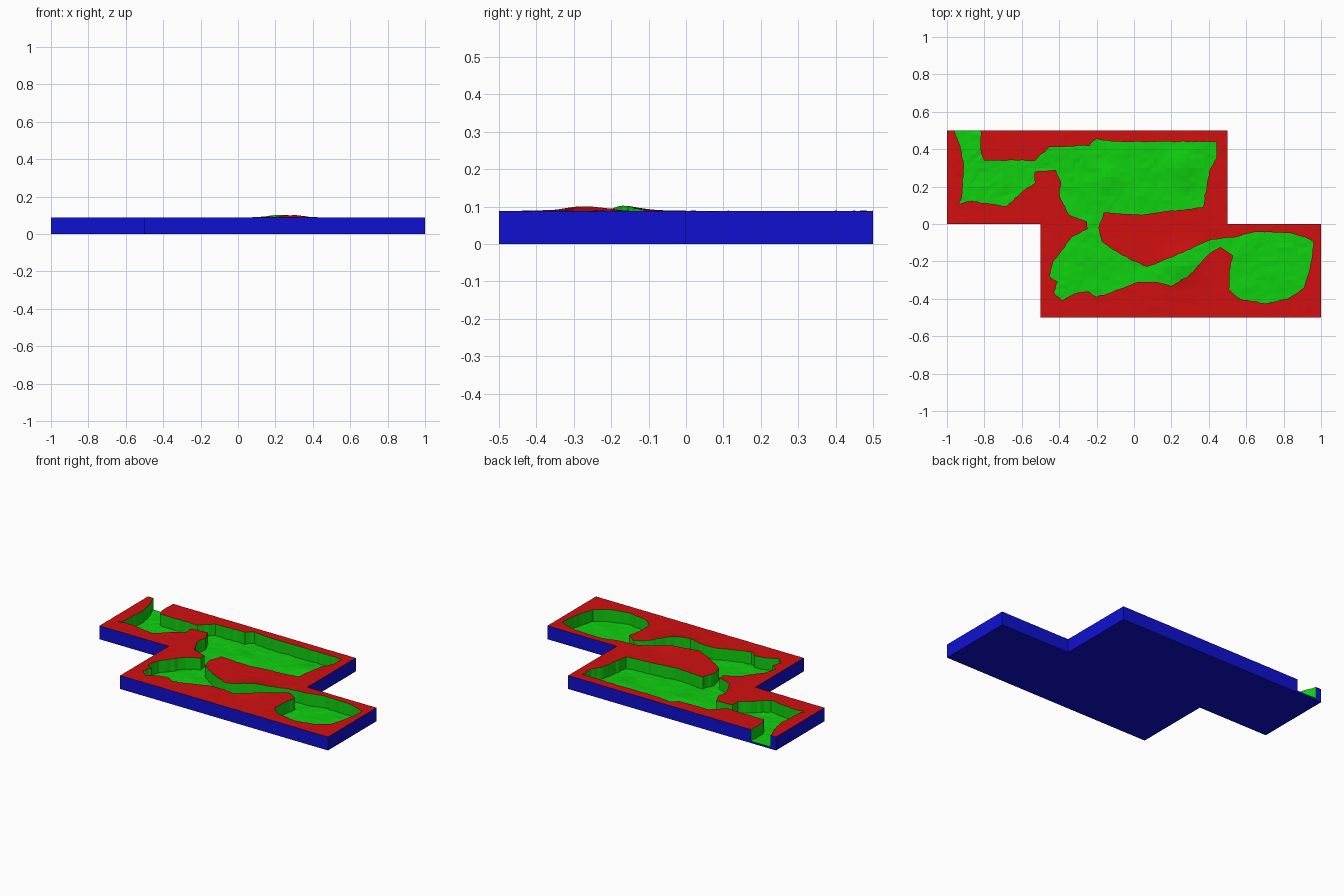
import bpy, bmesh, math
from mathutils import Vector, noise

if "Cube" in bpy.data.objects:
    bpy.data.objects.remove(bpy.data.objects["Cube"])

def material(name, color):
    m = bpy.data.materials.new(name)
    m.diffuse_color = (*color, 1)
    m.use_nodes = True
    m.node_tree.nodes["Principled BSDF"].inputs["Base Color"].default_value = m.diffuse_color
    return m

RED = material("rock_red", (0.64, 0.005, 0.005))
GREEN = material("cave_green", (0.005, 0.64, 0.005))
BLUE = material("side_blue", (0.005, 0.005, 0.64))

# Tile plan: two offset rectangles
OUTER = [(-1, .5), (-1, 0), (-.5, 0), (-.5, -.5), (1, -.5), (1, 0), (.5, 0), (.5, .5)]

# Cave outline, from the back doorway around and back
CAVE = [(-.96, .5), (-.93, .42), (-.91, .32), (-.92, .14), (-.94, .11), (-.86, .12), (-.68, .095),
        (-.59, .18), (-.53, .22), (-.53, .28), (-.42, .29), (-.39, .23), (-.4, .15), (-.35, .05),
        (-.25, .01), (-.25, -.03), (-.33, -.07), (-.43, -.2), (-.455, -.28), (-.41, -.31),
        (-.43, -.37), (-.38, -.41), (-.32, -.37), (-.24, -.36), (-.2, -.39), (-.08, -.35),
        (.02, -.31), (.12, -.31), (.2, -.33), (.3, -.27), (.4, -.16), (.46, -.12), (.53, -.17),
        (.51, -.25), (.51, -.35), (.56, -.4), (.7, -.425), (.82, -.4), (.91, -.34), (.95, -.2),
        (.96, -.09), (.85, -.05), (.65, -.04), (.55, -.07), (.42, -.08), (.22, -.17), (.07, -.23),
        (-.06, -.17), (-.17, -.1), (-.19, -.02), (-.16, .06), (.02, .05), (.2, .07), (.37, .09),
        (.4, .28), (.44, .35), (.44, .44), (-.12, .44), (-.2, .455), (-.24, .42), (-.45, .41),
        (-.53, .34), (-.8, .34), (-.82, .38), (-.82, .5)]

def rough_path(pts, step=0.022):
    """Split the outline into short facets and roughen them slightly."""
    out = []
    for a, b in zip(pts, pts[1:]):
        a, b = Vector(a), Vector(b)
        n = max(1, round((b - a).length / step))
        for i in range(n):
            p = a.lerp(b, i / n)
            if 0.01 < 0.5 - p.y:
                p += Vector(noise.noise_vector(Vector((p.x * 40, p.y * 40, 3))).xy) * 0.006
            out.append(tuple(p))
    return out + [tuple(pts[-1])]

def bump(x, y, cx, cy, r):
    return math.exp(-((x - cx) ** 2 + (y - cy) ** 2) / (2 * r * r))

def hill(x, y):
    return 0.02 * bump(x, y, .25, -.22, .072)

def rock_height(x, y):
    return 0.088 + hill(x, y) + 0.0015 * noise.noise(Vector((x * 22, y * 22, 0)))

def floor_height(x, y):
    h = 0.011 + hill(x, y) + 0.004 * noise.noise(Vector((x * 9, y * 9, 5)))
    h += 0.003 * noise.noise(Vector((x * 28, y * 28, 9)))
    h += 0.014 * bump(x, y, -.14, .26, .045) + 0.016 * bump(x, y, .25, .31, .055)
    return max(h, 0.004)

def on_outside(x, y):
    e = 1e-4
    return (abs(abs(y) - .5) < e or abs(abs(x) - 1) < e or (abs(y) < e and abs(x) > .5)
            or (abs(abs(x) - .5) < e and x * y > 0))

def add_object(name, bm, mats):
    me = bpy.data.meshes.new(name)
    bm.to_mesh(me)
    bm.free()
    for m in mats:
        me.materials.append(m)
    ob = bpy.data.objects.new(name, me)
    bpy.context.collection.objects.link(ob)

def terrain(name, pts, height, top_mat, inner_walls, step=0.025):
    bm = bmesh.new()
    face = bm.faces.new([bm.verts.new((x, y, 0)) for x, y in pts])
    face.normal_update()
    bmesh.ops.triangulate(bm, faces=[face], ngon_method='EAR_CLIP')
    # Cut into a fine grid so that the surface can follow the relief
    for axis, half in ((0, 1.0), (1, 0.5)):
        n = Vector((0, 0, 0))
        n[axis] = 1
        for i in range(1, round(2 * half / step)):
            bmesh.ops.bisect_plane(bm, geom=bm.verts[:] + bm.edges[:] + bm.faces[:],
                                   plane_co=n * (-half + i * step), plane_no=n, dist=1e-5)
    for v in bm.verts:
        v.co.z = height(v.co.x, v.co.y)
    # Drop the rim down to the base
    rim = []
    for e in bm.edges:
        if e.is_boundary:
            mid = (e.verts[0].co + e.verts[1].co) / 2
            if inner_walls or on_outside(mid.x, mid.y):
                rim.append(e)
    new = bmesh.ops.extrude_edge_only(bm, edges=rim)["geom"]
    for g in new:
        if isinstance(g, bmesh.types.BMVert):
            g.co.z = 0
    sides = {g for g in new if isinstance(g, bmesh.types.BMFace)}
    for f in bm.faces:
        if f in sides:
            c = f.calc_center_median()
            f.material_index = 2 if on_outside(c.x, c.y) else 1
    bmesh.ops.recalc_face_normals(bm, faces=bm.faces[:])
    if sum(f.normal.z * f.calc_area() for f in bm.faces) < 0:
        bmesh.ops.reverse_faces(bm, faces=bm.faces[:])
    add_object(name, bm, [top_mat, GREEN, BLUE])

cave = rough_path(CAVE)
# Rock mass with cave walls
terrain("rock_walls", OUTER + cave[::-1], rock_height, RED, True)
# Uneven cave floor
terrain("cave_floor", cave, floor_height, GREEN, False)

# Flat underside
bm = bmesh.new()
face = bm.faces.new([bm.verts.new((x, y, 0)) for x, y in reversed(OUTER)])
face.normal_update()
bmesh.ops.triangulate(bm, faces=[face], ngon_method='EAR_CLIP')
add_object("underside", bm, [BLUE])
